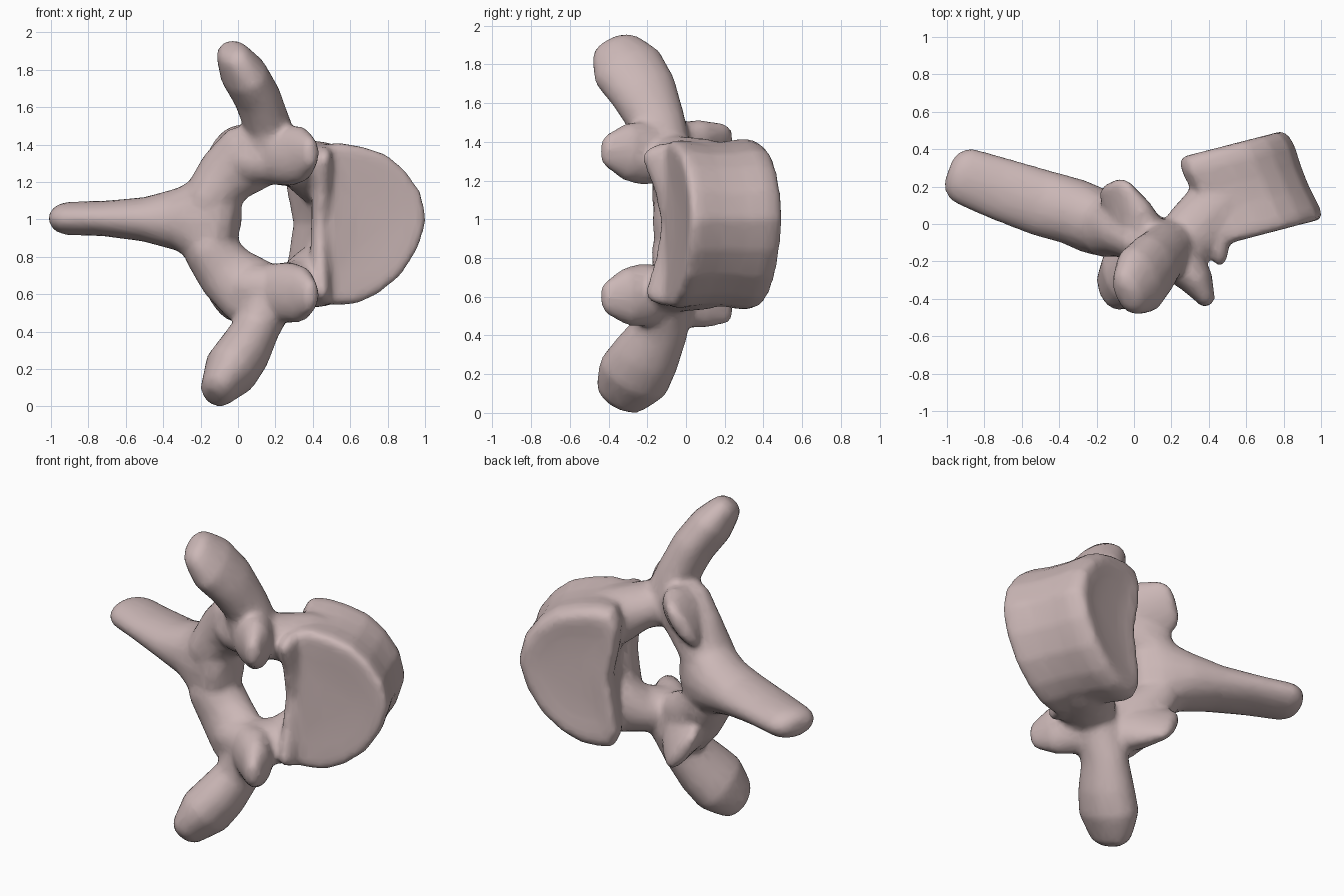
import bpy, bmesh, math
from mathutils import Vector

if "Cube" in bpy.data.objects:
    bpy.data.objects.remove(bpy.data.objects["Cube"], do_unlink=True)

bone = bpy.data.materials.new("pale pink bone")
bone.use_nodes = True
BONE = (0.60, 0.475, 0.47, 1)
bone.diffuse_color = BONE
bone.node_tree.nodes["Principled BSDF"].inputs["Base Color"].default_value = BONE

parts = []


def skin(name, rings):
    """Join equal rings of points into a closed solid."""
    bm = bmesh.new()
    loops = [[bm.verts.new(p) for p in ring] for ring in rings]
    n = len(loops[0])
    for a, b in zip(loops, loops[1:]):
        for i in range(n):
            bm.faces.new((a[i], a[(i + 1) % n], b[(i + 1) % n], b[i]))
    for loop in (loops[0], loops[-1]):
        c = bm.verts.new(sum((v.co for v in loop), Vector()) / n)
        for i in range(n):
            bm.faces.new((loop[i], loop[(i + 1) % n], c))
    bmesh.ops.recalc_face_normals(bm, faces=bm.faces)
    mesh = bpy.data.meshes.new(name)
    bm.to_mesh(mesh)
    bm.free()
    obj = bpy.data.objects.new(name, mesh)
    bpy.context.collection.objects.link(obj)
    parts.append(obj)


def limb(name, stations, wide):
    """Elliptical loft with domed ends; station = x, y, z, radius along wide, other radius."""
    pts = [Vector(s[:3]) for s in stations]
    wide = Vector(wide)
    rings = []

    def ring(centre, t, ru, rv):
        u = (wide - t * wide.dot(t)).normalized()
        v = t.cross(u)
        rings.append([centre + u * ru * math.cos(a) + v * rv * math.sin(a)
                      for a in (math.tau * i / 16 for i in range(16))])

    last = len(pts) - 1
    for i, s in enumerate(stations):
        t = (pts[min(i + 1, last)] - pts[max(i - 1, 0)]).normalized()
        ru, rv = s[3:]
        r = min(ru, rv)
        if i == 0:
            for d, k in ((0.9, 0.45), (0.6, 0.8)):
                ring(pts[i] - t * r * d, t, ru * k, rv * k)
        ring(pts[i], t, ru, rv)
        if i == last:
            for d, k in ((0.6, 0.8), (0.9, 0.45)):
                ring(pts[i] + t * r * d, t, ru * k, rv * k)
    skin(name, rings)


# Drum-shaped body: a D outline swept backwards and to the side, with slightly dished ends
outline = [(0.47, 0.55), (0.55, 0.54), (0.65, 0.55), (0.76, 0.6), (0.88, 0.7), (0.97, 0.84),
           (1.02, 1.0), (0.985, 1.15), (0.9, 1.27), (0.8, 1.35), (0.68, 1.39), (0.56, 1.41),
           (0.47, 1.4), (0.43, 1.32), (0.44, 1.18), (0.48, 0.98), (0.45, 0.78), (0.43, 0.64)]
rings = []
# depth along the drum, outline scale
for t, k in ((0.01, 0.3), (0.0, 0.6), (-0.01, 0.82), (-0.01, 0.93), (0.02, 0.99), (0.12, 1.0),
             (0.35, 0.97), (0.6, 0.98), (0.82, 1.02), (0.94, 0.99), (1.0, 0.91), (1.0, 0.8),
             (0.98, 0.6), (0.97, 0.3)):
    ring = []
    for x, z in outline:
        px, pz = 0.72 + (x - 0.72) * k, 0.98 + (z - 0.98) * k
        ring.append(Vector((px - 0.2 * t, -0.1 + (px - 0.5) * 0.26 + 0.47 * t, pz)))
    rings.append(ring)
skin("vertebral_body", rings)

# Raised rim beside the canal
limb("canal_rim", [(0.46, -0.15, 1.34, 0.085, 0.045), (0.45, -0.08, 1.18, 0.09, 0.055),
                   (0.44, -0.04, 0.98, 0.09, 0.05), (0.44, -0.07, 0.78, 0.09, 0.055),
                   (0.45, -0.13, 0.6, 0.085, 0.045)], (0, 1, 0))

# Spinous process, flaring into the arch
limb("spinous_process", [(-0.15, -0.01, 0.99, 0.17, 0.28), (-0.22, 0.02, 1.0, 0.18, 0.23),
                         (-0.32, 0.065, 1.0, 0.18, 0.17), (-0.5, 0.115, 1.0, 0.18, 0.12),
                         (-0.72, 0.19, 1.005, 0.17, 0.095), (-0.915, 0.26, 1.005, 0.155, 0.09)],
     (0, 1, 0))

# Paired arch parts, mirrored about mid height
MID = 0.975
for side, s in (("upper", 1), ("lower", -1)):
    def m(rows):
        return [(x, y, MID + s * h, a, b) for x, y, h, a, b in rows]
    # broad plate between the spine and the transverse process
    limb(side + "_lamina", m([(-0.16, -0.01, 0.13, 0.14, 0.17), (-0.06, -0.03, 0.26, 0.165, 0.15),
                              (0.05, -0.08, 0.35, 0.19, 0.13), (0.17, -0.13, 0.4, 0.16, 0.13)]),
         (1, 0, -s))
    limb(side + "_pedicle", m([(0.08, -0.12, 0.34, 0.13, 0.13), (0.2, -0.13, 0.34, 0.13, 0.15),
                               (0.32, -0.04, 0.325, 0.13, 0.17), (0.42, 0.07, 0.28, 0.17, 0.17),
                               (0.5, 0.13, 0.25, 0.17, 0.16)]),
         (0, 0, 1))
    limb(side + "_front_facet", m([(0.17, -0.13, 0.36, 0.15, 0.12), (0.27, -0.22, 0.365, 0.165, 0.12),
                                   (0.34, -0.31, 0.375, 0.15, 0.09), (0.38, -0.39, 0.38, 0.1, 0.055)]),
         (0, 0, 1))
    limb(side + "_rear_facet", m([(0.03, -0.06, 0.36, 0.18, 0.13), (-0.03, 0.06, 0.38, 0.18, 0.1),
                                  (-0.1, 0.18, 0.39, 0.15, 0.055)]), (0.6, 0, 0.8 * s))

# Transverse processes
limb("upper_transverse_process", [(0.19, -0.12, 1.35, 0.15, 0.15), (0.16, -0.15, 1.5, 0.15, 0.125),
                                  (0.1, -0.22, 1.66, 0.18, 0.125), (0.03, -0.3, 1.78, 0.195, 0.125),
                                  (-0.01, -0.345, 1.85, 0.16, 0.1)], (-0.25, 1, 0.2))
limb("lower_transverse_process", [(0.16, -0.11, 0.58, 0.15, 0.15), (0.1, -0.14, 0.42, 0.15, 0.125),
                                  (0.03, -0.21, 0.29, 0.18, 0.145), (-0.04, -0.27, 0.19, 0.195, 0.15),
                                  (-0.085, -0.315, 0.125, 0.165, 0.115)], (0, 1, -0.2))

# Fuse the parts into one continuous bone
bpy.ops.object.select_all(action='DESELECT')
for p in parts:
    p.select_set(True)
vertebra = parts[0]
bpy.context.view_layer.objects.active = vertebra
bpy.ops.object.join()
vertebra.name = "vertebra"
remesh = vertebra.modifiers.new("fuse", 'REMESH')
remesh.mode = 'VOXEL'
remesh.voxel_size = 0.018
soften = vertebra.modifiers.new("soften", 'SMOOTH')
soften.factor = 0.5
soften.iterations = 10
thin = vertebra.modifiers.new("simplify", 'DECIMATE')
thin.ratio = 0.25
bpy.ops.object.convert(target='MESH')

vertebra.data.materials.clear()
vertebra.data.materials.append(bone)
bpy.ops.object.shade_smooth_by_angle(angle=math.radians(50))
